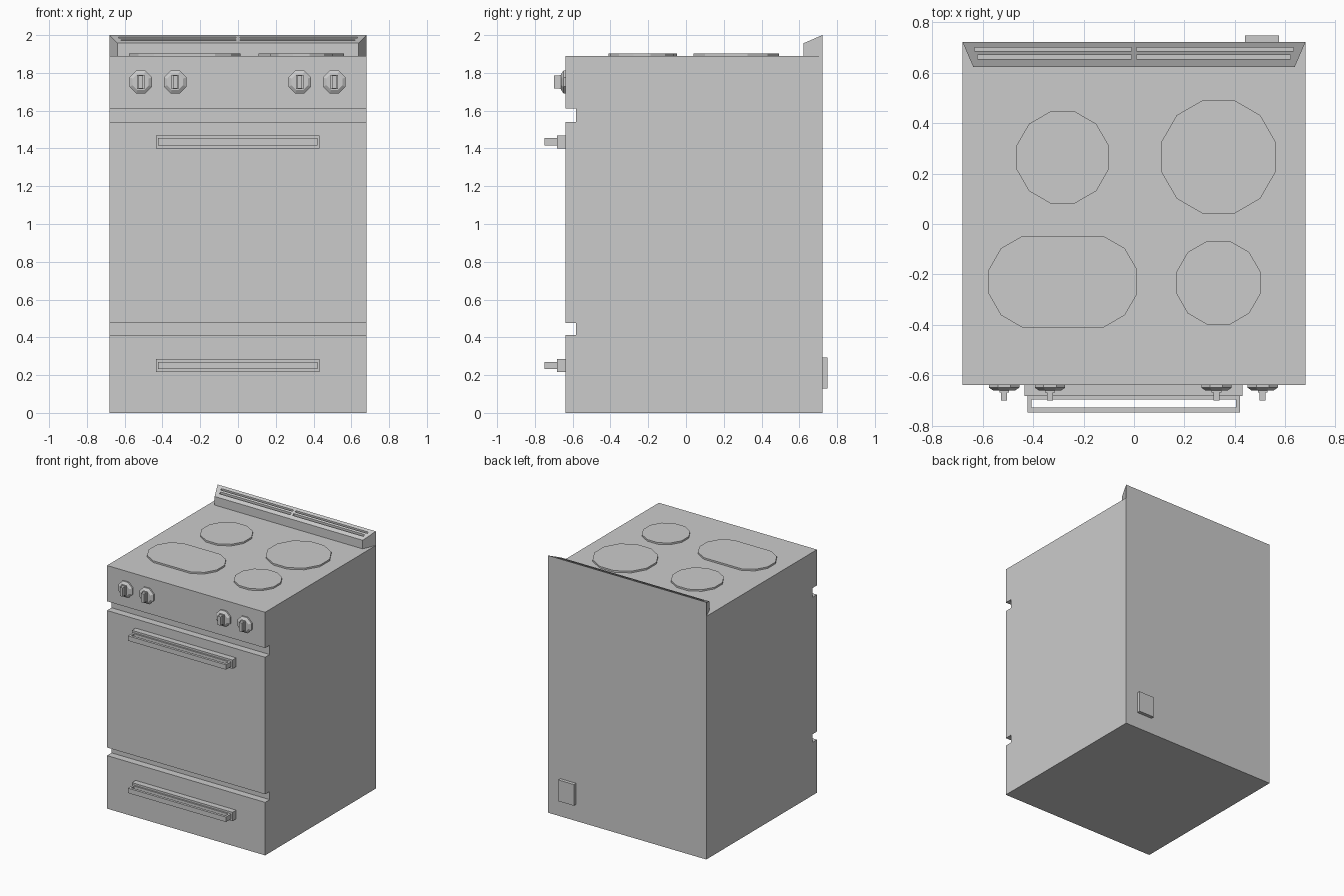
import bpy, bmesh, math
from mathutils import Matrix, Vector

if "Cube" in bpy.data.objects:
    bpy.data.objects.remove(bpy.data.objects["Cube"])

enamel = bpy.data.materials.new("light_grey_enamel")
enamel.use_nodes = True
GREY = (0.6, 0.6, 0.6, 1)
enamel.diffuse_color = GREY
enamel.node_tree.nodes["Principled BSDF"].inputs["Base Color"].default_value = GREY

FRONT, BACK, SIDE, TOP = -0.638, 0.722, 0.68, 1.89


def finish(name, bm):
    bmesh.ops.recalc_face_normals(bm, faces=bm.faces)
    mesh = bpy.data.meshes.new(name)
    bm.to_mesh(mesh)
    bm.free()
    mesh.materials.append(enamel)
    obj = bpy.data.objects.new(name, mesh)
    bpy.context.collection.objects.link(obj)
    return obj


def add_box(bm, x, y, z):
    """Box given as (low, high) ranges."""
    mid = Vector([(r[0] + r[1]) / 2 for r in (x, y, z)])
    size = [r[1] - r[0] for r in (x, y, z)]
    bmesh.ops.create_cube(bm, size=1, matrix=Matrix.Translation(mid) @ Matrix.Diagonal((*size, 1)))


def extrude(bm, points, offset):
    """Solid made by sweeping a closed polygon along an offset."""
    face = bm.faces.new([bm.verts.new(p) for p in points])
    result = bmesh.ops.extrude_face_region(bm, geom=[face], use_keep_orig=True)
    verts = [g for g in result["geom"] if isinstance(g, bmesh.types.BMVert)]
    bmesh.ops.translate(bm, verts=verts, vec=offset)


# Body: side profile with two finger grooves across the front
profile = [(BACK, 0), (BACK, TOP), (FRONT, TOP)]
for high, low in ((1.612, 1.54), (0.475, 0.412)):
    profile += [(FRONT, high), (-0.582, high), (-0.582, low), (FRONT, low)]
profile.append((FRONT, 0))
bm = bmesh.new()
extrude(bm, [(-SIDE, y, z) for y, z in profile], (2 * SIDE, 0, 0))
finish("body", bm)


# Hot plates: twelve-sided, one stretched into an oval
def hot_plate(name, x, y, apothem, stretch=0):
    radius = apothem / math.cos(math.pi / 12)
    points = []
    for i in range(12):
        a = math.radians(15 + 30 * i)
        shift = math.copysign(stretch, math.cos(a))
        points.append((x + shift + radius * math.cos(a), y + radius * math.sin(a), TOP - 0.005))
    bm = bmesh.new()
    extrude(bm, points, (0, 0, 0.018))
    finish(name, bm)


hot_plate("back_right_hot_plate", -0.283, 0.264, 0.182)
hot_plate("back_left_hot_plate", 0.335, 0.266, 0.226)
hot_plate("front_left_hot_plate", 0.335, -0.233, 0.166)
hot_plate("front_right_oval_hot_plate", -0.282, -0.229, 0.181, 0.113)

# Rear vent: wedge narrowing to the front, with a sloping slotted top
bm = bmesh.new()
low = [(-SIDE, BACK, TOP), (SIDE, BACK, TOP), (0.637, 0.622, TOP), (-0.637, 0.622, TOP)]
heights = (2.0, 2.0, 1.957, 1.957)
bottom = [bm.verts.new(p) for p in low]
top = [bm.verts.new((p[0], p[1], h)) for p, h in zip(low, heights)]
bm.faces.new(bottom)
bm.faces.new(top)
for i in range(4):
    j = (i + 1) % 4
    bm.faces.new((bottom[i], bottom[j], top[j], top[i]))
vent = finish("rear_vent", bm)

bm = bmesh.new()
for near, far, end in ((0.686, 0.699, 0.632), (0.654, 0.671, 0.62)):
    for x in ((-end, -0.01), (0.01, end)):
        add_box(bm, x, (near, far), (1.94, 2.1))
cutter = finish("vent_slot_cutter", bm)
cutter.hide_render = True
cut = vent.modifiers.new("slots", "BOOLEAN")
cut.operation = "DIFFERENCE"
cut.solver = "EXACT"
cut.object = cutter
graph = bpy.context.evaluated_depsgraph_get()
vent.data = bpy.data.meshes.new_from_object(vent.evaluated_get(graph))
vent.modifiers.clear()
bpy.data.objects.remove(cutter)

# Handles: a mounting strip with an open loop in front
for name, z in (("oven_door_handle", 1.435), ("drawer_handle", 0.251)):
    bm = bmesh.new()
    add_box(bm, (-0.434, 0.431), (-0.683, FRONT + 0.005), (z - 0.034, z + 0.034))
    loop_z = (z - 0.019, z + 0.019)
    add_box(bm, (-0.423, 0.42), (-0.695, -0.683), loop_z)
    add_box(bm, (-0.423, 0.42), (-0.748, -0.728), loop_z)
    for x in (-0.423, 0.404):
        add_box(bm, (x, x + 0.016), (-0.728, -0.695), loop_z)
    finish(name, bm)

# Knobs: chamfered octagonal disc with an upright grip
for number, x in enumerate((-0.515, -0.333, 0.327, 0.51), 1):
    bm = bmesh.new()
    centre = Vector((x, 0, 1.752))
    turn = Matrix.Rotation(math.pi / 2, 4, "X") @ Matrix.Rotation(math.pi / 8, 4, "Z")
    for r1, r2, near, far in ((0.065, 0.065, FRONT + 0.005, -0.649), (0.065, 0.046, -0.649, -0.661)):
        place = Matrix.Translation(centre + Vector((0, (near + far) / 2, 0))) @ turn
        bmesh.ops.create_cone(bm, cap_ends=True, segments=8, radius1=r1, radius2=r2,
                              depth=near - far, matrix=place)
    add_box(bm, (x - 0.019, x + 0.019), (-0.669, -0.66), (1.714, 1.79))
    add_box(bm, (x - 0.012, x + 0.012), (-0.699, -0.669), (1.718, 1.786))
    finish(f"knob_{number}", bm)

# Connection cover on the back
bm = bmesh.new()
add_box(bm, (0.441, 0.575), (BACK - 0.005, 0.748), (0.128, 0.293))
finish("rear_connection_cover", bm)
